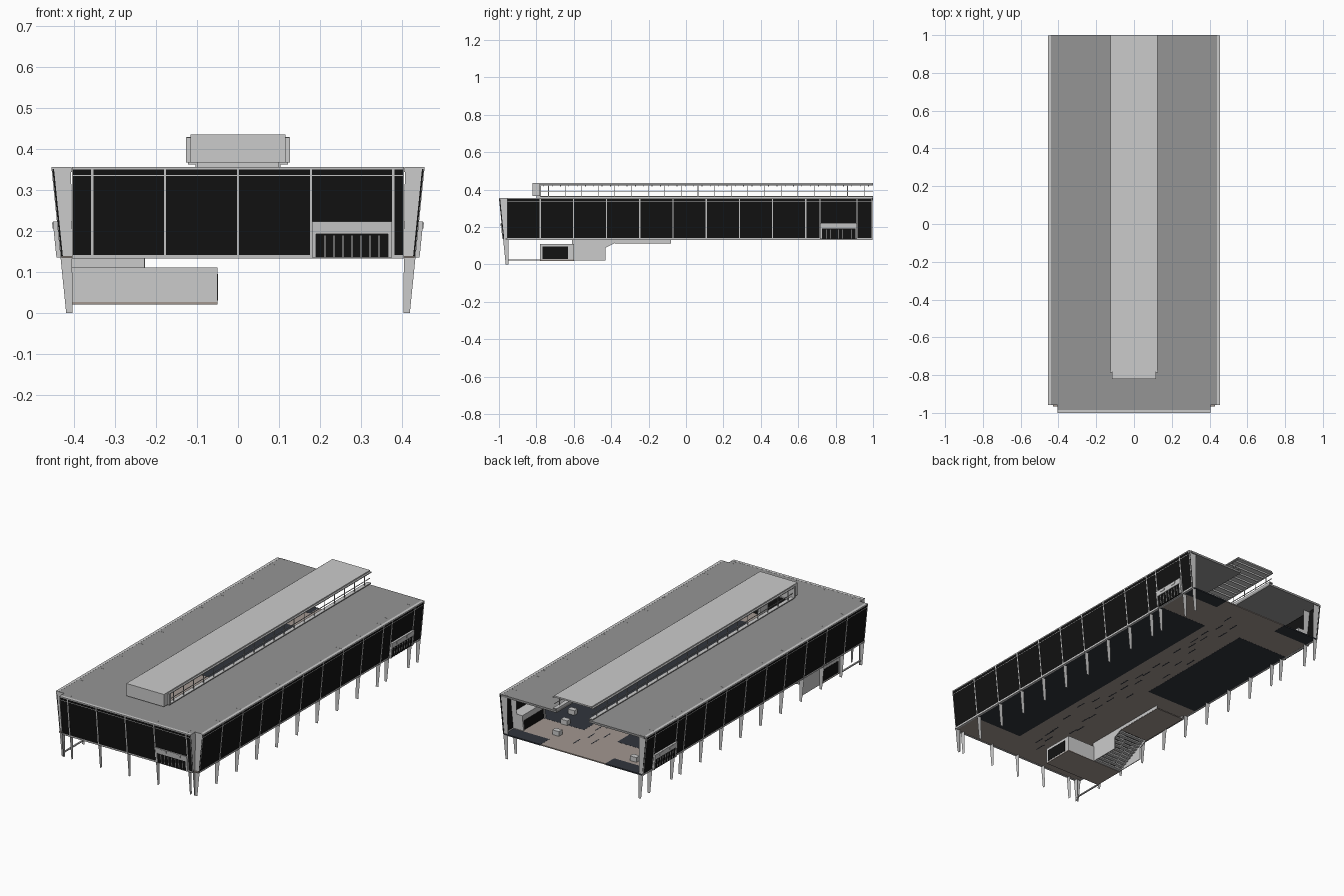
import bpy, random

random.seed(3)
H = 0.355     # roof height
F = 0.135     # floor height


def material(name, r, g, b):
    m = bpy.data.materials.new(name)
    m.diffuse_color = (r, g, b, 1)
    return m


GLASS = material("dark_glass", 0.006, 0.006, 0.006)
ROOF = material("roof_grey", 0.30, 0.30, 0.30)
FLOOR = material("floor_stone", 0.36, 0.31, 0.28)
CARPET = material("carpet_dark", 0.03, 0.035, 0.045)


def mesh(name, verts, faces, mat=None):
    me = bpy.data.meshes.new(name)
    me.from_pydata(verts, [], faces)
    me.update()
    ob = bpy.data.objects.new(name, me)
    bpy.context.collection.objects.link(ob)
    if mat:
        me.materials.append(mat)
    return ob


CUBE = [(0, 2, 3, 1), (4, 5, 7, 6), (0, 1, 5, 4), (2, 6, 7, 3), (0, 4, 6, 2), (1, 3, 7, 5)]


def box(name, x0, x1, y0, y1, z0, z1, mat=None):
    return mesh(name, [(x, y, z) for z in (z0, z1) for y in (y0, y1) for x in (x0, x1)], CUBE, mat)


def place(side, t, z, d=0.0):
    """Point on an outward leaning wall: t along it, d outward from the glass line."""
    lean = 0.036 * z / H + d
    if side == "front":
        return (t, -(0.964 + lean), z)
    s = 1 if side == "right" else -1
    return (s * (0.419 + lean), t, z)


def wall_box(side, name, t0, t1, z0, z1, d0, d1, mat=None):
    v = [place(side, t, z, d) for z in (z0, z1) for d in (d0, d1) for t in (t0, t1)]
    return mesh(side + "_" + name, v, CUBE, mat)


def fin(side, t):
    """Thin tapered support blade running from ground to roof."""
    v = [place(side, t, 0), place(side, t, H), place(side, t, H, -0.048), place(side, t, 0, -0.016)]
    mesh(side + "_fin", v, [(0, 1, 2, 3)])


def entrance(side, t0, t1, d):
    """Door porch: jambs, lintel, dark doors and bars."""
    wall_box(side, "porch_lintel", t0, t1, 0.192, 0.222, -0.07, d)
    for a in (t0, t1 - 0.01):
        wall_box(side, "porch_jamb", a, a + 0.01, F, 0.192, -0.07, d)
    wall_box(side, "porch_doors", t0 + 0.01, t1 - 0.01, F, 0.192, -0.065, d - 0.004, GLASS)
    n = 8
    for i in range(1, n):
        t = t0 + 0.01 + (t1 - t0 - 0.02) * i / n
        wall_box(side, "door_bar", t - 0.001, t + 0.001, F, 0.188, d - 0.005, d - 0.001)
    for t in (t0 + 0.055, t1 - 0.055):
        wall_box(side, "porch_lamp", t - 0.015, t + 0.015, 0.205, 0.22, d, d + 0.002)


# Leaning glass walls with mullions, rails and support fins
front_fins = [-0.405, -0.355, -0.178, 0, 0.178, 0.378, 0.405]
side_fins = [-0.957 + 0.1775 * i for i in range(10)] + [0.717, 0.915, 0.995]
for side, fins, t0, t1, door, d in (
        ("front", front_fins, -0.405, 0.405, (0.18, 0.376), 0.004),
        ("right", side_fins, -0.957, 0.997, (0.717, 0.915), 0.01),
        ("left", side_fins, -0.957, 0.997, (0.717, 0.915), 0.01)):
    # The glazing is split around the doorway
    wall_box(side, "glass_before_door", t0, door[0], F, 0.35, -0.006, -0.002, GLASS)
    wall_box(side, "glass_over_door", door[0], door[1], 0.222, 0.35, -0.006, -0.002, GLASS)
    wall_box(side, "glass_after_door", door[1], t1, F, 0.35, -0.006, -0.002, GLASS)
    wall_box(side, "sill_beam", t0, t1, 0.132, 0.141, -0.012, -0.001)
    wall_box(side, "top_beam", t0, t1, 0.349, H, -0.016, 0.0)
    wall_box(side, "transom", t0, t1, 0.333, 0.3355, -0.002, -0.001)
    for t in fins:
        fin(side, t)
        wall_box(side, "mullion", max(t - 0.003, t0), min(t + 0.003, t1), F, 0.352, -0.004, 0.0)
    entrance(side, door[0], door[1], d)

# Roof with a long slot beneath the roof monitor
for s in (-1, 1):
    a, b = sorted((s * 0.1, s * 0.442))
    box("roof_half", a, b, -0.78, 1.0, 0.343, 0.3545, ROOF)
    a, b = sorted((s * 0.1, s * 0.104))
    box("slot_curb", a, b, -0.78, 1.0, 0.3545, 0.366)
box("roof_front", -0.442, 0.442, -0.957, -0.78, 0.343, 0.3545, ROOF)
box("roof_front_strip", -0.405, 0.405, -0.985, -0.957, 0.343, 0.3545, ROOF)

# Roof monitor: cap, top plate, side rails, posts and slats
box("monitor_top", -0.116, 0.116, -0.82, 1.0, 0.427, 0.435)
box("monitor_front_cap", -0.116, 0.116, -0.82, -0.78, 0.366, 0.43)
box("monitor_cap_base", -0.1, 0.1, -0.8, -0.78, 0.3545, 0.366)
for s in (-1, 1):
    a, b = sorted((s * 0.116, s * 0.127))
    box("monitor_cap_cheek", a, b, -0.785, -0.775, 0.367, 0.427)
    a, b = sorted((s * 0.114, s * 0.125))
    box("monitor_eave", a, b, -0.78, 1.0, 0.423, 0.428)
    a, b = sorted((s * 0.100, s * 0.122))
    box("monitor_sill", a, b, -0.78, 1.0, 0.361, 0.366)
    a, b = sorted((s * 0.114, s * 0.117))
    box("monitor_rail", a, b, -0.78, 1.0, 0.388, 0.391)
    for i in range(20):
        y = -0.735 + 0.0888 * i
        box("monitor_post", a, b, y - 0.0015, y + 0.0015, 0.366, 0.428)
for i in range(40):
    y = -0.76 + 0.0445 * i
    box("monitor_slat", -0.114, 0.114, y - 0.002, y + 0.002, 0.418, 0.427)

# Main floor, leaving a stair opening at the front left
box("floor_main", -0.23, 0.43, -0.965, 0.997, 0.133, 0.139, FLOOR)
box("floor_left_front", -0.43, -0.23, -0.965, -0.6, 0.133, 0.139, FLOOR)
box("floor_left_back", -0.43, -0.23, -0.38, 0.997, 0.133, 0.139, FLOOR)
for x0, x1, y0, y1 in ((0.12, 0.425, -0.8, 0.73), (-0.425, -0.1, 0.0, 0.75),
                       (0.2, 0.425, 0.92, 0.998), (-0.425, -0.2, 0.92, 0.998)):
    box("carpet", x0, x1, y0, y1, 0.1325, 0.1395, CARPET)
for i in range(36):
    x, y = random.uniform(-0.08, 0.08), -0.85 + 0.048 * i
    box("floor_dash", x, x + 0.006, y, y + 0.06, 0.1325, 0.1395, CARPET)

# Small furniture in the hall
for x, y in ((0.2, 0.85), (0.24, 0.72), (0.28, 0.6), (-0.3, 0.88)):
    box("hall_counter", x - 0.02, x + 0.02, y - 0.015, y + 0.015, 0.139, 0.165)

# Lower lobby hanging beneath the floor at the front left
box("lobby_base", -0.405, -0.05, -0.78, -0.6, 0.02, 0.026, FLOOR)
box("lobby_front_wall", -0.405, -0.05, -0.78, -0.775, 0.022, 0.11)
box("lobby_back_wall", -0.228, -0.05, -0.605, -0.6, 0.022, 0.11)
box("lobby_roof", -0.405, -0.05, -0.78, -0.6, 0.104, 0.11)
box("lobby_upper_wall", -0.405, -0.228, -0.61, -0.6, 0.11, 0.134)
for x in (-0.405, -0.055):
    box("lobby_end_frame", x, x + 0.005, -0.78, -0.6, 0.022, 0.11)
    box("lobby_end_glass", x - 0.001, x + 0.006, -0.768, -0.63, 0.03, 0.095, GLASS)
box("path_rail", -0.412, -0.404, -0.957, -0.78, 0.022, 0.028)

# Staircase with two side walls and a level run behind
outline = [(-0.6, 0.022), (-0.43, 0.022), (-0.43, 0.09), (-0.38, 0.115),
           (-0.08, 0.115), (-0.08, 0.134), (-0.6, 0.134)]
n = len(outline)
for x in (-0.405, -0.231):
    v = [(x + dx, y, z) for dx in (0, 0.004) for y, z in outline]
    f = [tuple(range(n)), tuple(range(2 * n - 1, n - 1, -1))]
    f += [(i, i + n, (i + 1) % n + n, (i + 1) % n) for i in range(n)]
    mesh("stair_side_wall", v, f)
for i in range(12):
    y, z = -0.6 + 0.0185 * i, 0.026 + 0.0095 * i
    box("stair_step", -0.401, -0.231, y, y + 0.0185, z - 0.004, z + 0.0035)
box("stair_landing_underside", -0.405, -0.228, -0.38, -0.08, 0.113, 0.117, FLOOR)
